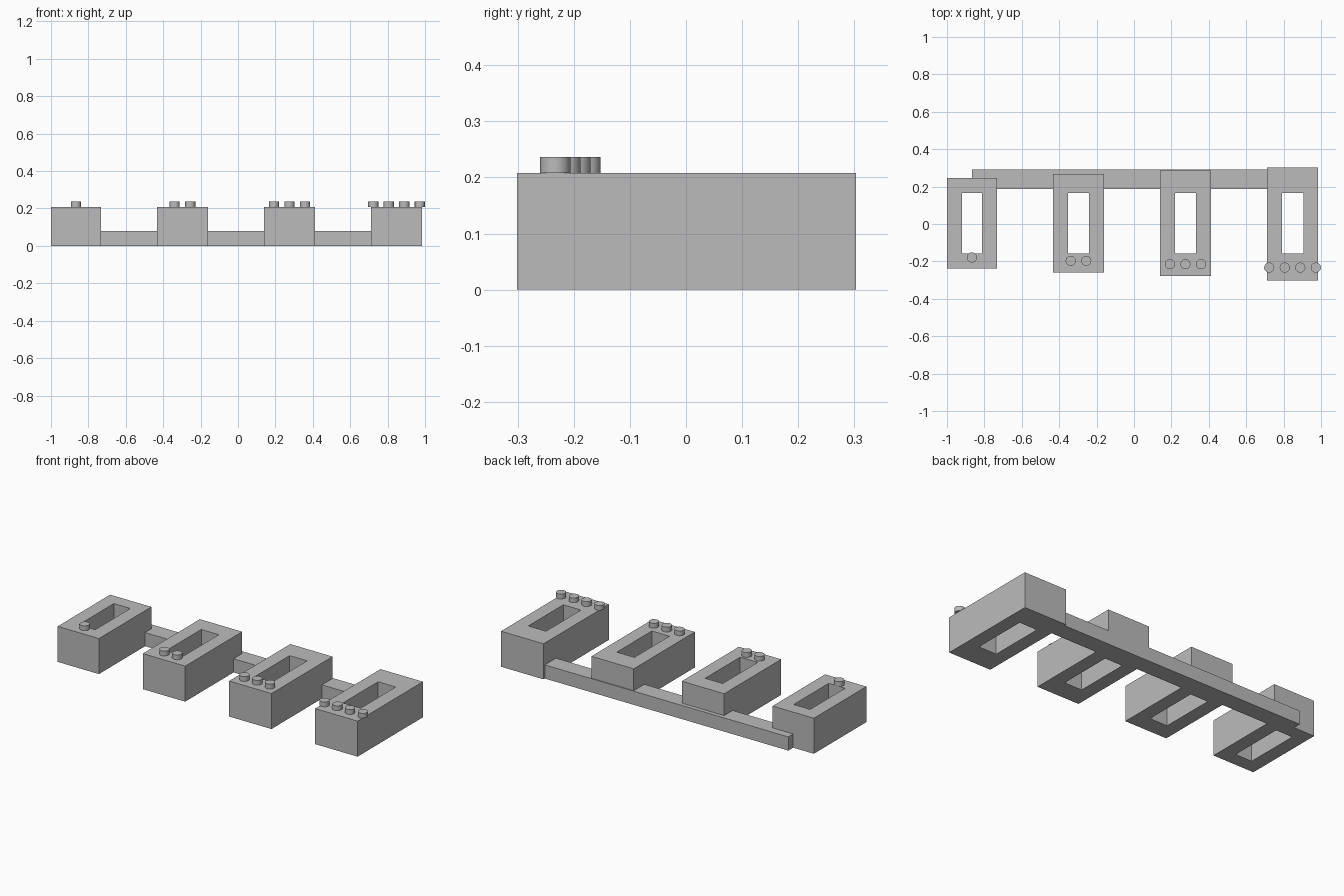
import bpy
import bmesh

cube = bpy.data.objects.get("Cube")
if cube:
    bpy.data.objects.remove(cube, do_unlink=True)

# Single plain grey for every part
grey = bpy.data.materials.new("plain grey")
grey.use_nodes = True
colour = (0.5, 0.5, 0.5, 1)
grey.diffuse_color = colour
grey.node_tree.nodes["Principled BSDF"].inputs["Base Color"].default_value = colour

BLOCK_TOP = 0.208
PEG_TOP = 0.236
WALL = 0.08
HOLE_BACK, HOLE_FRONT = 0.166, -0.158


def finish(name, bm):
    bmesh.ops.recalc_face_normals(bm, faces=bm.faces)
    mesh = bpy.data.meshes.new(name)
    bm.to_mesh(mesh)
    bm.free()
    mesh.materials.append(grey)
    obj = bpy.data.objects.new(name, mesh)
    bpy.context.scene.collection.objects.link(obj)
    return obj


def box(name, x0, x1, y0, y1, z0, z1):
    bm = bmesh.new()
    bmesh.ops.create_cube(bm, size=1)
    for v in bm.verts:
        v.co = (x1 if v.co.x > 0 else x0,
                y1 if v.co.y > 0 else y0,
                z1 if v.co.z > 0 else z0)
    return finish(name, bm)


def frame_block(name, x0, x1, y0, y1):
    """Rectangular block with a slot running right through it."""
    def loop(bm, a, b, c, d, z):
        return [bm.verts.new((x, y, z)) for x, y in ((a, c), (b, c), (b, d), (a, d))]

    bm = bmesh.new()
    outer, inner = (x0, x1, y0, y1), (x0 + WALL, x1 - WALL, HOLE_FRONT, HOLE_BACK)
    rings = [loop(bm, *outer, 0), loop(bm, *outer, BLOCK_TOP),
             loop(bm, *inner, BLOCK_TOP), loop(bm, *inner, 0)]
    for r in range(4):
        a, b = rings[r], rings[(r + 1) % 4]
        for i in range(4):
            j = (i + 1) % 4
            bm.faces.new((a[i], a[j], b[j], b[i]))
    return finish(name, bm)


def peg(name, x, y):
    bpy.ops.mesh.primitive_cylinder_add(
        vertices=32, radius=0.027, depth=PEG_TOP - BLOCK_TOP,
        location=(x, y, (PEG_TOP + BLOCK_TOP) / 2))
    obj = bpy.context.object
    obj.name = name
    obj.data.materials.append(grey)
    bpy.ops.object.shade_smooth_by_angle()


# Blocks, each deeper than the last: left edge, right edge, front, back, peg row y
blocks = [
    (-1.0, -0.733, -0.239, 0.246, -0.179),
    (-0.434, -0.16, -0.26, 0.267, -0.197),
    (0.138, 0.412, -0.279, 0.286, -0.215),
    (0.71, 0.985, -0.301, 0.303, -0.233),
]
PEG_STEP = 0.083
for n, (x0, x1, y0, y1, peg_y) in enumerate(blocks, start=1):
    frame_block(f"block_{n}", x0, x1, y0, y1)
    # Row of pegs counting the block number
    for k in range(n):
        offset = (k - (n - 1) / 2) * PEG_STEP
        peg(f"block_{n}_peg_{k + 1}", (x0 + x1) / 2 + offset, peg_y)

# Low bar joining the blocks along the back
box("connecting_bar", -0.866, 0.848, 0.188, 0.291, 0, 0.08)
